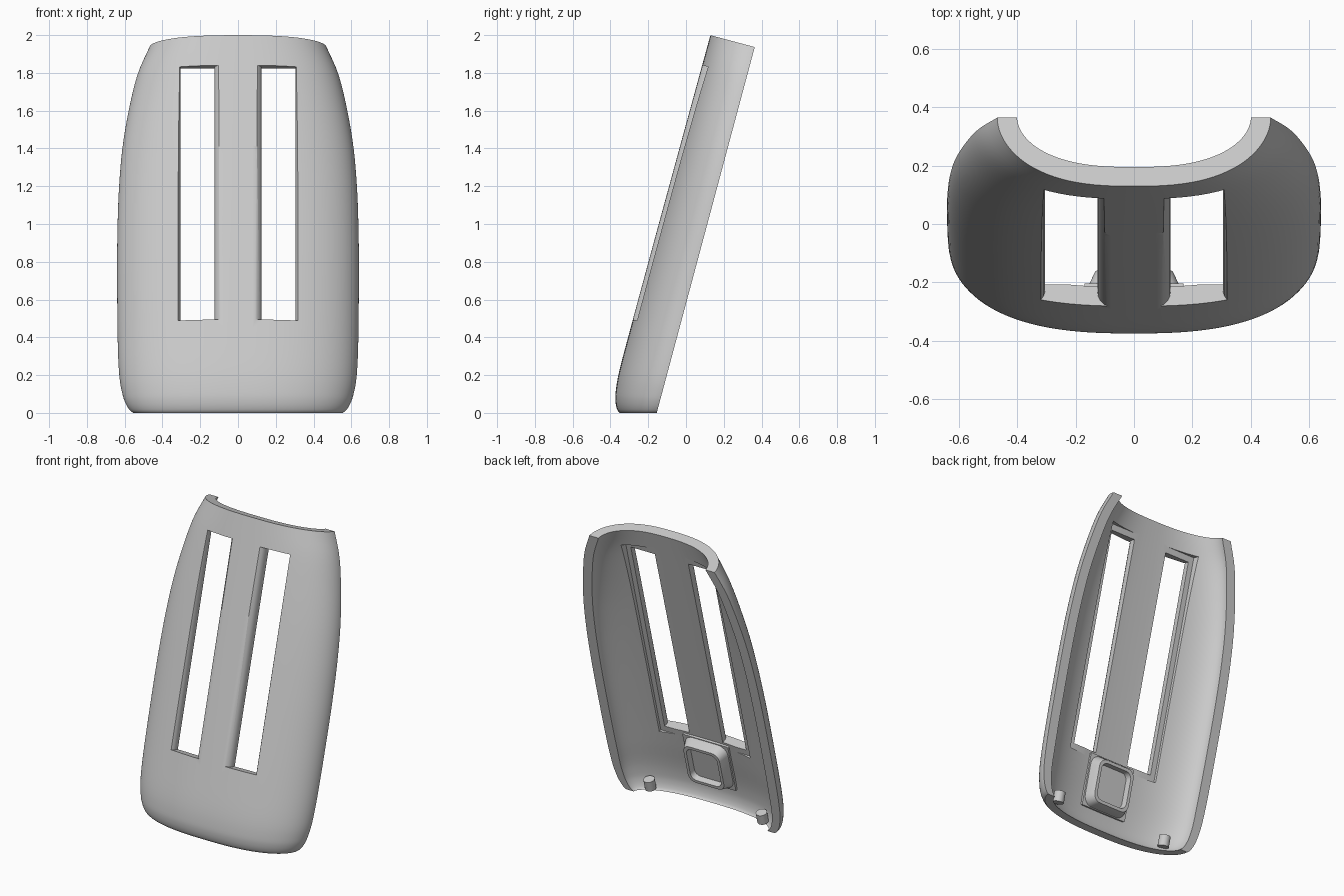
import bpy, bmesh, math
from mathutils import Matrix, Vector

cube = bpy.data.objects.get("Cube")
if cube:
    bpy.data.objects.remove(cube, do_unlink=True)

GREY = (0.6, 0.6, 0.6, 1)
mat = bpy.data.materials.new("matte_grey")
mat.use_nodes = True
mat.diffuse_color = GREY
mat.node_tree.nodes["Principled BSDF"].inputs["Base Color"].default_value = GREY

# Leaning frame: x across, y along the cover, z out of its front
FRAME = Matrix.Translation((0, -0.155, 0)) @ Matrix.Rotation(math.radians(75), 4, 'X')
LEAN = math.tan(math.radians(15))


def add_object(name, bm):
    bmesh.ops.recalc_face_normals(bm, faces=bm.faces)
    mesh = bpy.data.meshes.new(name)
    bm.to_mesh(mesh)
    bm.free()
    mesh.materials.append(mat)
    obj = bpy.data.objects.new(name, mesh)
    bpy.context.collection.objects.link(obj)
    obj.matrix_world = FRAME
    return obj


def loft(name, rings):
    """Closed solid through a list of equal-length rings."""
    bm = bmesh.new()
    loops = [[bm.verts.new(p) for p in ring] for ring in rings]
    for a, b in zip(loops, loops[1:]):
        for i in range(len(a)):
            j = (i + 1) % len(a)
            bm.faces.new((a[i], a[j], b[j], b[i]))
    bm.faces.new(loops[0])
    bm.faces.new(loops[-1])
    return add_object(name, bm)


def smooth(obj, angle=30):
    bpy.ops.object.select_all(action='DESELECT')
    obj.select_set(True)
    bpy.context.view_layer.objects.active = obj
    bpy.ops.object.shade_smooth_by_angle(angle=math.radians(angle))


def spline(points, steps):
    pts = [Vector(p) for p in points]
    pts = [2 * pts[0] - pts[1]] + pts + [2 * pts[-1] - pts[-2]]
    out = []
    for a, b, c, d in zip(pts, pts[1:], pts[2:], pts[3:]):
        for k in range(steps):
            t = k / steps
            out.append(b + (c - a) * t / 2 + (a - 2.5 * b + 2 * c - d / 2) * t * t
                       + (1.5 * (b - c) + (d - a) / 2) * t ** 3)
    return out + [pts[-2]]


# Shell stations: along, half width, depth
STATIONS = [(0, .555, .19), (.015, .573, .206), (.05, .594, .225), (.1, .611, .239),
            (.2, .628, .249), (.4, .637, .25), (.8, .64, .249), (1.05, .637, .248),
            (1.25, .629, .247), (1.45, .612, .246), (1.65, .58, .245),
            (1.85, .533, .244), (2.005, .468, .243)]
ARC = 48


def arc(along, width, depth):
    pts = []
    for i in range(ARC + 1):
        a = math.pi * i / ARC
        c = math.cos(a)
        x = math.copysign(abs(c) ** (2 / 2.6), c) * width
        d = depth * max(0, math.sin(a)) ** (2 / 1.9)
        # The lower end is cut level with the ground
        pts.append((x, along - LEAN * d * max(0, 1 - along / .4), d))
    return pts


bm = bmesh.new()
rings = []
for s, w, d in spline(STATIONS, 4):
    wall = .055 + .013 * min(1, s / .3)
    rings.append([[bm.verts.new(p) for p in arc(s, w - k * wall, d - k * wall)]
                  for k in (0, 1)])
for (o1, i1), (o2, i2) in zip(rings, rings[1:]):
    for i in range(ARC):
        bm.faces.new((o1[i], o1[i + 1], o2[i + 1], o2[i]))
        bm.faces.new((i1[i + 1], i1[i], i2[i], i2[i + 1]))
    for e in (0, ARC):
        bm.faces.new((o1[e], o2[e], i2[e], i1[e]))
for o, n in (rings[0], rings[-1]):
    for i in range(ARC):
        bm.faces.new((o[i], o[i + 1], n[i + 1], n[i]))
shell = add_object("cover_shell", bm)

# Inner pocket and two long slots with flared front edges
POCKET = [(-.34, -.05), (.34, -.05), (.34, .173), (-.34, .173)]
SLOT = [(.125, -.05), (.305, -.05), (.305, .2), (.31, .215), (.322, .232), (.325, .3),
        (.07, .3), (.085, .252), (.1, .245), (.115, .23), (.123, .214), (.125, .195)]
cuts = [("pocket_cutter", POCKET, .405, 1.88)]
for side, label in ((1, "left"), (-1, "right")):
    cuts.append((label + "_slot_cutter", [(side * x, d) for x, d in SLOT], .445, 1.84))
for name, outline, low, high in cuts:
    cutter = loft(name, [[(x, s, d) for x, d in outline] for s in (low, high)])
    cutter.hide_render = True
    mod = shell.modifiers.new(name, 'BOOLEAN')
    mod.operation = 'DIFFERENCE'
    mod.solver = 'EXACT'
    mod.object = cutter
    bpy.context.view_layer.objects.active = shell
    bpy.ops.object.modifier_apply(modifier=name)
    bpy.data.objects.remove(cutter, do_unlink=True)
smooth(shell)


def rounded_rect(half_x, half_y, radius, mid, depth):
    pts = []
    for q, (sx, sy) in enumerate(((1, 1), (-1, 1), (-1, -1), (1, -1))):
        for k in range(7):
            a = math.pi / 2 * (q + k / 6)
            pts.append((sx * (half_x - radius) + radius * math.cos(a),
                        mid + sy * (half_y - radius) + radius * math.sin(a), depth))
    return pts


# Raised tray inside the lower end, on a thin square base
MID = .26
loft("tray_base", [rounded_rect(.17, .17, .005, MID, d) for d in (.2, .165)])
tray = loft("tray", [rounded_rect(.16 - o, .165 - o, .065 - o / 2, MID, d) for o, d in
                     ((0, .2), (0, .165), (.025, .105), (.045, .105), (.05, .145))])
smooth(tray)

# Locating pegs at the lower corners
for side, label in ((1, "left"), (-1, "right")):
    rim = [(side * .42 + .035 * math.cos(a), .07 + .035 * math.sin(a))
           for a in (math.tau * i / 20 for i in range(20))]
    peg = loft(label + "_peg", [[(x, s, d) for x, d in rim] for s in (0, .07)])
    smooth(peg)
